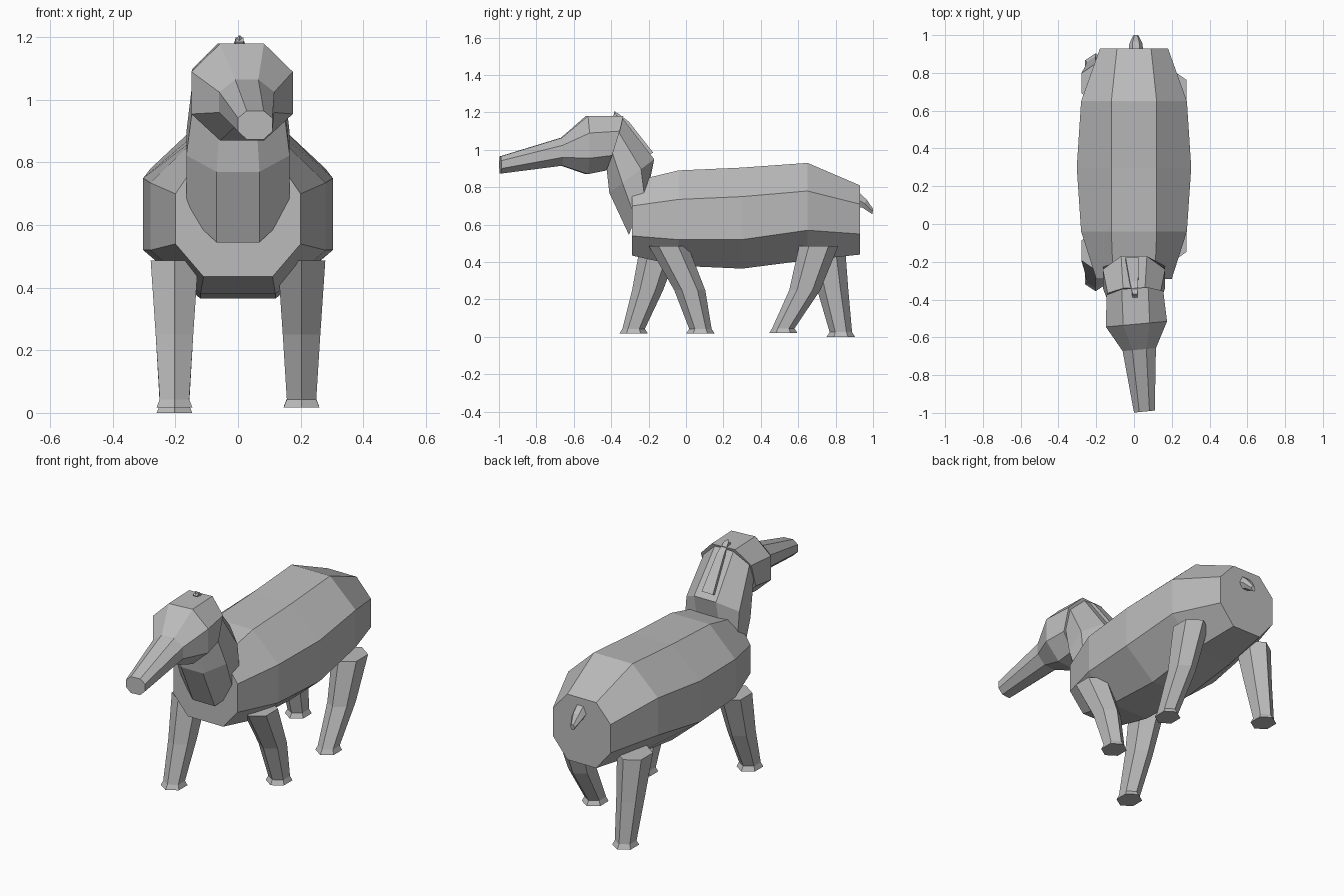
import bpy
import bmesh
import math
from mathutils import Vector

if "Cube" in bpy.data.objects:
    bpy.data.objects.remove(bpy.data.objects["Cube"], do_unlink=True)

grey = bpy.data.materials.new("plain grey")
grey.use_nodes = True
GREY = (0.5, 0.5, 0.5, 1)
grey.diffuse_color = GREY
grey.node_tree.nodes["Principled BSDF"].inputs["Base Color"].default_value = GREY


def loft(name, rings):
    """Join equal-sized rings of points into a closed, flat-shaded tube."""
    bm = bmesh.new()
    loops = [[bm.verts.new(p) for p in ring] for ring in rings]
    n = len(loops[0])
    for a, b in zip(loops, loops[1:]):
        for i in range(n):
            j = (i + 1) % n
            bm.faces.new((a[i], a[j], b[j], b[i]))
    bm.faces.new(loops[0])
    bm.faces.new(loops[-1])
    bmesh.ops.recalc_face_normals(bm, faces=bm.faces)
    mesh = bpy.data.meshes.new(name)
    bm.to_mesh(mesh)
    bm.free()
    mesh.materials.append(grey)
    obj = bpy.data.objects.new(name, mesh)
    bpy.context.collection.objects.link(obj)
    return obj


def octagon(y, width, flat, bottom, low, high, top, x=0, yaw=0, lean=0):
    """Upright eight-sided section; lean pushes its lower points forward."""
    half = [(flat, bottom), (width, low), (width, high), (flat, top)]
    outline = half + [(-px, z) for px, z in reversed(half)]
    return [Vector((x + px, y + yaw * px - lean * (top - z) / (top - bottom), z))
            for px, z in outline]


def slanted(front, back, width, sides=8, x=0):
    """Regular section in the plane through a front and a back (y, z) point."""
    a, b = Vector((x, *front)), Vector((x, *back))
    centre, half = (a + b) / 2, (a - b) / 2
    step = 2 * math.pi / sides
    grow = 1 / math.cos(step / 2)
    return [centre + half * math.cos((i + 0.5) * step) * grow
            + Vector((width * math.sin((i + 0.5) * step) * grow, 0, 0))
            for i in range(sides)]


# Barrel-shaped body
loft("body", [
    octagon(-0.29, 0.20, 0.11, 0.435, 0.54, 0.70, 0.83),
    octagon(-0.04, 0.28, 0.12, 0.38, 0.52, 0.735, 0.89),
    octagon(0.30, 0.303, 0.12, 0.365, 0.52, 0.75, 0.905),
    octagon(0.65, 0.28, 0.12, 0.41, 0.57, 0.78, 0.93),
    octagon(0.93, 0.18, 0.09, 0.44, 0.55, 0.71, 0.81),
])

# Neck rising from the chest
loft("neck", [
    slanted((-0.305, 0.545), (-0.19, 0.85), 0.165),
    slanted((-0.41, 0.77), (-0.17, 0.95), 0.165),
    slanted((-0.43, 0.95), (-0.34, 1.17), 0.14),
])

# Head with a long tapering snout, turned slightly to its left
loft("head", [
    octagon(-0.34, 0.15, 0.07, 0.89, 0.97, 1.10, 1.18, 0.005, 0.07, 0.09),
    octagon(-0.53, 0.162, 0.07, 0.87, 0.955, 1.09, 1.18, 0.013, 0.09),
    octagon(-0.665, 0.088, 0.037, 0.915, 0.96, 1.025, 1.065, 0.028, 0.09),
    octagon(-0.993, 0.055, 0.027, 0.873, 0.90, 0.942, 0.965, 0.055, 0.1),
])

# Narrow mane along the back of the neck
loft("mane", [
    slanted((-0.39, 1.185), (-0.37, 1.2), 0.012, 4, 0.005),
    slanted((-0.35, 1.12), (-0.305, 1.15), 0.022, 4, 0),
    slanted((-0.225, 0.96), (-0.175, 0.985), 0.035, 4, -0.01),
])
# Small pointed crest on the crown
loft("crest", [
    [Vector((0.005 + 0.028 * math.cos(a), -0.37 + 0.015 * math.sin(a), 1.17))
     for a in (0.5, 2.6, 4.7)],
    [Vector((0.005 + 0.004 * math.cos(a), -0.38 + 0.004 * math.sin(a), 1.205))
     for a in (0.5, 2.6, 4.7)],
])

# Short drooping tail
loft("tail", [
    slanted((0.90, 0.70), (0.91, 0.785), 0.035, 6, 0.01),
    slanted((0.945, 0.69), (0.965, 0.735), 0.03, 6, 0.01),
    slanted((0.997, 0.655), (1.0, 0.685), 0.012, 6, 0.01),
])


# Six-sided legs: thigh, knee, ankle and flared foot
def leg(name, x, thigh_y, knee_y, ankle_y, floor):
    levels = [(thigh_y, 0.487, 0.105, 0.076), (knee_y, 0.25, 0.083, 0.06),
              (ankle_y, floor + 0.025, 0.06, 0.047), (ankle_y, floor, 0.076, 0.057)]
    loft(name, [[Vector((x + wide * math.sin(i * math.pi / 3) / math.sin(math.pi / 3),
                         y + long * math.cos(i * math.pi / 3), z))
                 for i in range(6)] for y, z, long, wide in levels])


leg("front_leg_left", 0.203, -0.095, 0.02, 0.077, 0.018)
leg("front_leg_right", -0.203, -0.14, -0.205, -0.28, 0.018)
leg("hind_leg_left", 0.203, 0.71, 0.635, 0.52, 0.02)
leg("hind_leg_right", -0.203, 0.745, 0.785, 0.828, 0.0)
